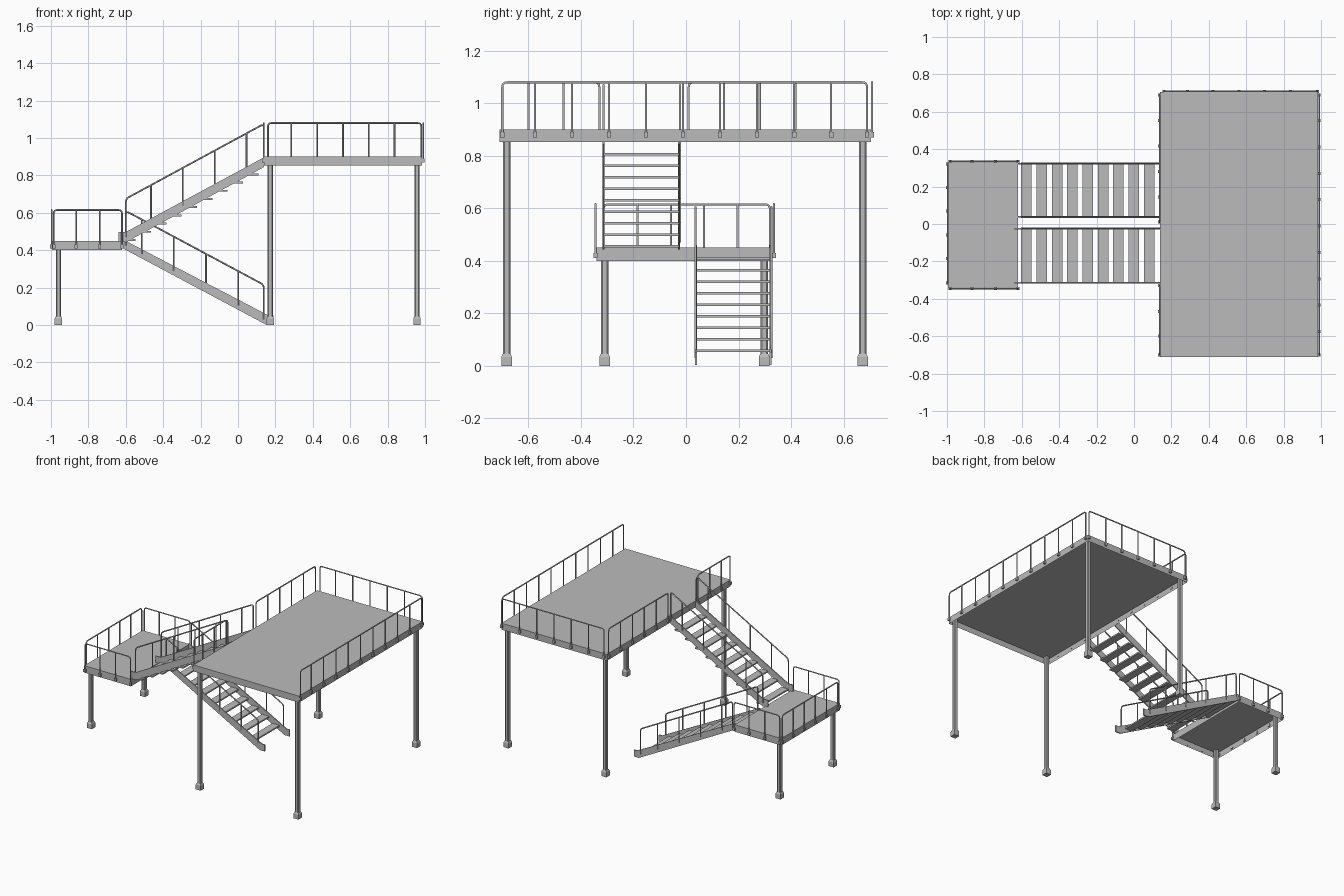
import bpy, bmesh, math
from mathutils import Vector

cube = bpy.data.objects.get("Cube")
if cube:
    bpy.data.objects.remove(cube, do_unlink=True)

steel = bpy.data.materials.new("steel_grey")
steel.use_nodes = True
GREY = (0.5, 0.5, 0.5, 1)
steel.diffuse_color = GREY
steel.node_tree.nodes["Principled BSDF"].inputs["Base Color"].default_value = GREY
PIPE = 0.0045


def finish(name, bm):
    bmesh.ops.recalc_face_normals(bm, faces=bm.faces)
    mesh = bpy.data.meshes.new(name)
    bm.to_mesh(mesh)
    bm.free()
    mesh.materials.append(steel)
    obj = bpy.data.objects.new(name, mesh)
    bpy.context.collection.objects.link(obj)
    return obj


def add_box(bm, lo, hi):
    lo, hi = Vector(lo), Vector(hi)
    verts = bmesh.ops.create_cube(bm, size=1)["verts"]
    for v in verts:
        v.co = (lo + hi) / 2 + v.co * (hi - lo)
    return verts


def tray(name, lo, hi):
    """Deck with a rim and a hollow underside."""
    bm = bmesh.new()
    add_box(bm, lo, hi)
    bottom = min(bm.faces, key=lambda f: f.calc_center_median().z)
    bmesh.ops.inset_region(bm, faces=[bottom], thickness=0.008)
    bmesh.ops.translate(bm, verts=bottom.verts, vec=(0, 0, (hi[2] - lo[2]) * 0.8))
    finish(name, bm)


def leg(name, x, y, top):
    """Post with chamfered edges on a tapered foot."""
    bm = bmesh.new()
    h = 0.014
    add_box(bm, (x - h, y - h, 0.03), (x + h, y + h, top))
    upright = [e for e in bm.edges if abs(e.verts[0].co.z - e.verts[1].co.z) > 0.1]
    bmesh.ops.bevel(bm, geom=upright, offset=0.005, segments=1, affect='EDGES')
    f = 0.02
    foot = add_box(bm, (x - f, y - f, 0), (x + f, y + f, 0.034))
    lid = max({fc for v in foot for fc in v.link_faces}, key=lambda fc: fc.calc_center_median().z)
    ring = bmesh.ops.extrude_face_region(bm, geom=[lid])
    for v in ring["geom"]:
        if isinstance(v, bmesh.types.BMVert):
            v.co = Vector((x + (v.co.x - x) * 0.72, y + (v.co.y - y) * 0.72, 0.046))
    bm.faces.remove(lid)
    finish(name, bm)


def rounded(points, radius):
    """Replace the inner corners of a path with short arcs."""
    path = [points[0]]
    for p, c, n in zip(points, points[1:], points[2:]):
        a = c + (p - c).normalized() * radius
        b = c + (n - c).normalized() * radius
        for i in range(5):
            t = i / 4
            path.append(a * (1 - t) ** 2 + c * 2 * t * (1 - t) + b * t ** 2)
    return path + [points[-1]]


def railing(name, a, b, height, first, step, clamps=True):
    """Bent pipe from a to b with posts set along the x or y run."""
    a, b, up = Vector(a), Vector(b), Vector((0, 0, height))
    paths = [rounded([a, a + up, b + up, b], 0.02)]
    run = (b - a).xy.length
    feet = [a, b]
    d = first
    while d < run - 0.03:
        p = a.lerp(b, d / run)
        paths.append([p, p + up])
        feet.append(p)
        d += step
    curve = bpy.data.curves.new(name, 'CURVE')
    curve.dimensions = '3D'
    curve.bevel_depth = PIPE
    curve.bevel_resolution = 1
    curve.use_fill_caps = True
    for path in paths:
        spline = curve.splines.new('POLY')
        spline.points.add(len(path) - 1)
        for pt, co in zip(spline.points, path):
            pt.co = (*co, 1)
        spline.use_smooth = True
    curve.materials.append(steel)
    bpy.context.collection.objects.link(bpy.data.objects.new(name, curve))
    if clamps:
        bm = bmesh.new()
        size = Vector((0.008, 0.008, 0.01))
        for p in feet:
            add_box(bm, p - size, p + size)
        finish(name + "_clamps", bm)


def flight(name, y0, y1, profile, z_first, rise):
    """Two plate stringers with nine open treads."""
    for side, y in (("front", y0), ("back", y1 - 0.008)):
        bm = bmesh.new()
        face = bm.faces.new([bm.verts.new((x, y, z)) for x, z in profile])
        ext = bmesh.ops.extrude_face_region(bm, geom=[face])
        moved = [v for v in ext["geom"] if isinstance(v, bmesh.types.BMVert)]
        bmesh.ops.translate(bm, verts=moved, vec=(0, 0.008, 0))
        finish(f"{name}_{side}_stringer", bm)
    bm = bmesh.new()
    for i in range(9):
        x, z = -0.575 + 0.082 * i, z_first + rise * i
        add_box(bm, (x - 0.028, y0 + 0.004, z - 0.005), (x + 0.028, y1 - 0.004, z + 0.005))
    finish(name + "_treads", bm)


# Decks and legs
tray("upper_deck", (0.14, -0.71, 0.853), (0.985, 0.705, 0.9))
tray("lower_deck", (-0.995, -0.34, 0.4), (-0.62, 0.33, 0.45))
for x, side in ((0.173, "inner"), (0.957, "outer")):
    for y, end in ((-0.683, "front"), (0.673, "back")):
        leg(f"upper_{side}_{end}_leg", x, y, 0.892)
for y, end in ((-0.31, "front"), (0.298, "back")):
    leg(f"lower_{end}_leg", -0.96, y, 0.442)

# Flights of stairs
flight("upper_stair", -0.318, -0.022,
       [(-0.64, 0.45), (-0.6, 0.442), (0.14, 0.845), (0.14, 0.897), (-0.6, 0.497), (-0.64, 0.497)],
       0.455, 0.0438)
flight("lower_stair", 0.034, 0.326,
       [(-0.62, 0.412), (0.15, 0.002), (0.19, 0.002), (0.19, 0.05), (0.165, 0.05), (-0.62, 0.46)],
       0.407, -0.0438)

# Upper deck railings
railing("upper_back_railing", (0.16, 0.709, 0.88), (0.98, 0.709, 0.88), 0.2, 0.125, 0.138)
railing("upper_outer_railing", (0.99, -0.7, 0.88), (0.99, 0.69, 0.88), 0.2, 0.125, 0.141)
railing("upper_inner_short_railing", (0.137, -0.7, 0.88), (0.137, -0.33, 0.88), 0.2, 0.1, 0.133)
railing("upper_inner_long_railing", (0.137, 0.01, 0.88), (0.137, 0.69, 0.88), 0.2, 0.135, 0.136)

# Lower deck railings
for y, end in ((-0.345, "front"), (0.335, "back")):
    railing(f"lower_{end}_railing", (-0.985, y, 0.42), (-0.62, y, 0.42), 0.195, 0.12, 0.125)
railing("lower_side_railing", (-0.996, -0.315, 0.42), (-0.996, 0.32, 0.42), 0.195, 0.13, 0.127)

# Stair handrails
for y, end in ((-0.315, "front"), (-0.022, "back")):
    railing(f"upper_stair_{end}_handrail", (-0.6, y, 0.47), (0.138, y, 0.87), 0.205,
            0.135, 0.17, False)
for y, end in ((0.036, "front"), (0.325, "back")):
    railing(f"lower_stair_{end}_handrail", (-0.6, y, 0.425), (0.138, y, 0.03), 0.185,
            0.085, 0.172, False)
